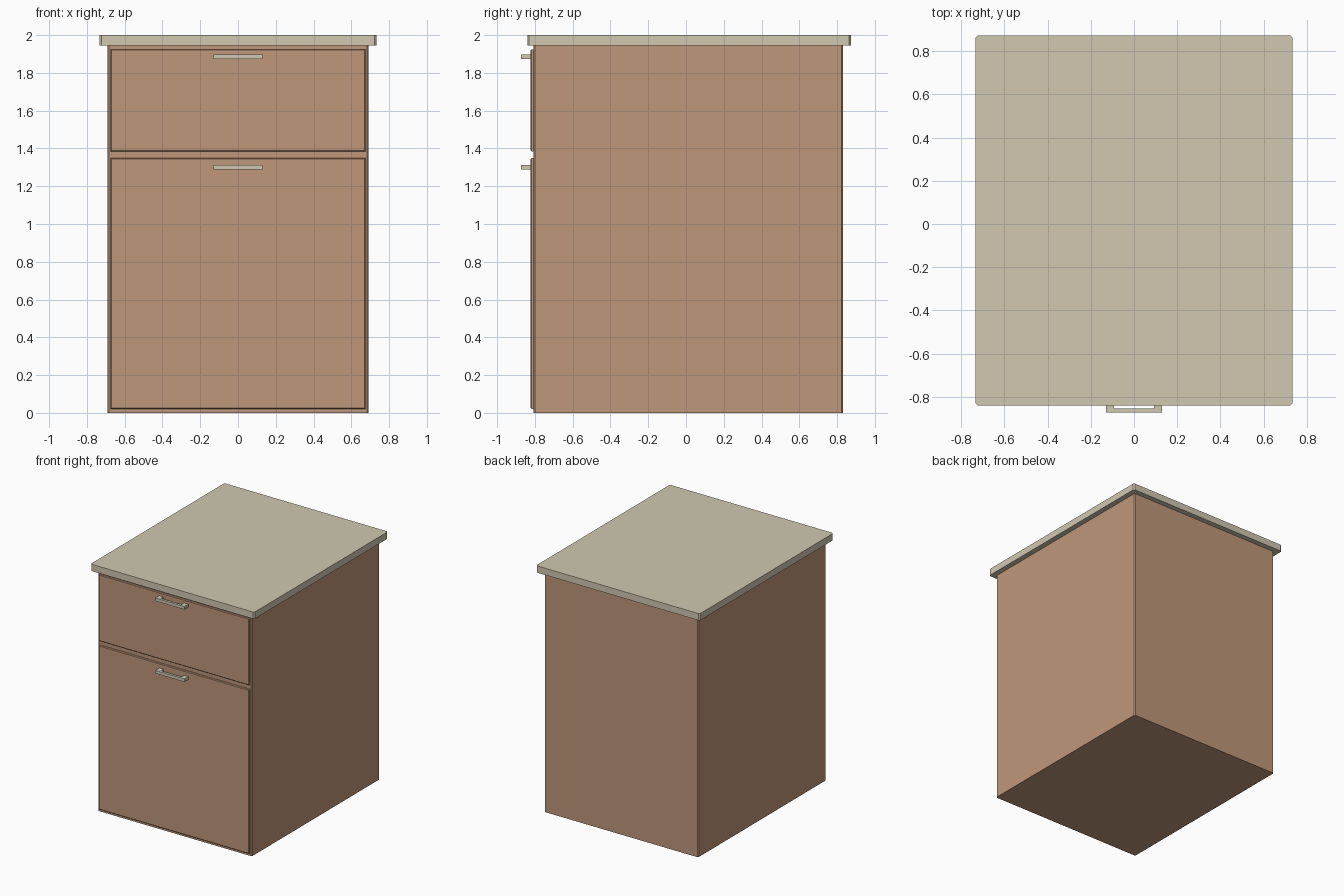
import bpy, bmesh

if "Cube" in bpy.data.objects:
    bpy.data.objects.remove(bpy.data.objects["Cube"])


def material(name, rgb):
    m = bpy.data.materials.new(name)
    m.diffuse_color = (*rgb, 1)
    m.use_nodes = True
    m.node_tree.nodes["Principled BSDF"].inputs["Base Color"].default_value = m.diffuse_color
    return m


WOOD = material("warm brown wood", (0.52, 0.31, 0.195))
CREAM = material("pale cream", (0.63, 0.58, 0.44))


def finish(name, bm, mat):
    bmesh.ops.recalc_face_normals(bm, faces=bm.faces)
    me = bpy.data.meshes.new(name)
    bm.to_mesh(me)
    bm.free()
    me.materials.append(mat)
    ob = bpy.data.objects.new(name, me)
    bpy.context.collection.objects.link(ob)
    return ob


def box(name, x, y, z, mat, bevel=0, rule=None):
    """Box from min/max ranges; edges picked by the rule are chamfered."""
    bm = bmesh.new()
    bmesh.ops.create_cube(bm, size=1)
    for v in bm.verts:
        v.co = [r[0] + (c + 0.5) * (r[1] - r[0]) for r, c in zip((x, y, z), v.co)]
    if bevel:
        edges = [e for e in bm.edges if rule(e)]
        bmesh.ops.bevel(bm, geom=edges, offset=bevel, segments=1, affect='EDGES')
    return finish(name, bm, mat)


def vertical(e):
    return abs(e.verts[0].co.z - e.verts[1].co.z) > 0.02


def front_rim(e):
    return all(v.co.y < -0.815 for v in e.verts)


# Carcass and overhanging top
box("cabinet_body", (-0.69, 0.69), (-0.808, 0.83), (0, 1.945), WOOD, 0.008, vertical)
box("cabinet_top", (-0.733, 0.733), (-0.84, 0.873), (1.945, 2.0), CREAM, 0.01, vertical)

# Drawer fronts, each with a U-shaped pull
for label, z0, z1, hz in (("upper", 1.385, 1.925, 1.886), ("lower", 0.02, 1.35, 1.3)):
    box(label + "_drawer_front", (-0.675, 0.675), (-0.822, -0.80), (z0, z1),
        WOOD, 0.005, front_rim)
    bm = bmesh.new()
    profile = [(-0.13, -0.82), (-0.13, -0.873), (0.13, -0.873), (0.13, -0.82),
               (0.092, -0.82), (0.092, -0.853), (-0.092, -0.853), (-0.092, -0.82)]
    face = bm.faces.new([bm.verts.new((px, py, hz - 0.012)) for px, py in profile])
    ext = bmesh.ops.extrude_face_region(bm, geom=[face])
    for v in ext["geom"]:
        if isinstance(v, bmesh.types.BMVert):
            v.co.z += 0.024
    finish(label + "_drawer_handle", bm, CREAM)
